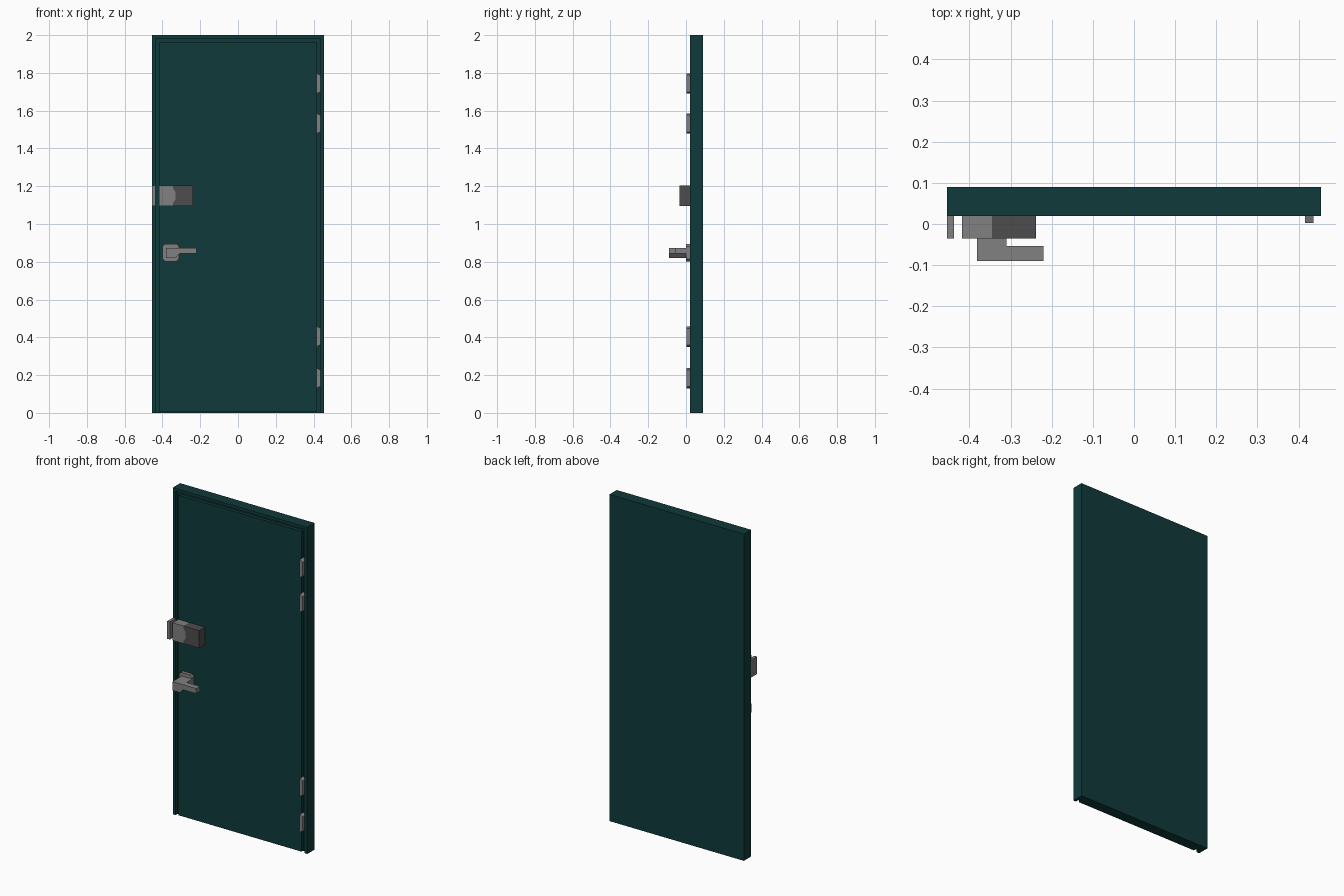
import bpy, bmesh

if "Cube" in bpy.data.objects:
    bpy.data.objects.remove(bpy.data.objects["Cube"])


def material(name, rgb):
    m = bpy.data.materials.new(name)
    m.diffuse_color = (*rgb, 1)
    m.use_nodes = True
    m.node_tree.nodes["Principled BSDF"].inputs["Base Color"].default_value = m.diffuse_color
    return m


TEAL = material("dark_teal", (0.005, 0.042, 0.042))
GREY = material("mid_grey", (0.22, 0.22, 0.22))
DARK = material("dark_grey", (0.075, 0.075, 0.075))


def prism(name, pts, y0, y1, mat):
    """Extrude an outline in the XZ plane from y0 to y1."""
    bm = bmesh.new()
    face = bm.faces.new([bm.verts.new((x, y0, z)) for x, z in pts])
    new = bmesh.ops.extrude_face_region(bm, geom=[face])["geom"]
    bmesh.ops.translate(bm, vec=(0, y1 - y0, 0),
                        verts=[v for v in new if isinstance(v, bmesh.types.BMVert)])
    bmesh.ops.recalc_face_normals(bm, faces=bm.faces)
    me = bpy.data.meshes.new(name)
    bm.to_mesh(me)
    bm.free()
    me.materials.append(mat)
    ob = bpy.data.objects.new(name, me)
    bpy.context.collection.objects.link(ob)
    return ob


def rect(x0, x1, z0, z1):
    return [(x0, z0), (x1, z0), (x1, z1), (x0, z1)]


def chamfered(x0, x1, z0, z1, c):
    return [(x0 + c, z0), (x1 - c, z0), (x1, z0 + c), (x1, z1 - c),
            (x1 - c, z1), (x0 + c, z1), (x0, z1 - c), (x0, z0 + c)]


W = 0.455
# Back slab, raised outer frame, and leaf separated from it by a groove
prism("door_back", rect(-W, W, 0, 2), 0.04, 0.09, TEAL)
i = 0.437
prism("door_frame", [(-W, 0), (-i, 0), (-i, 1.982), (i, 1.982),
                     (i, 0), (W, 0), (W, 2), (-W, 2)], 0.02, 0.04, TEAL)
prism("door_leaf", rect(-0.416, 0.416, 0.004, 1.964), 0.02, 0.04, TEAL)

# Hinges with tapered outer edge, bridging the groove
for n, z in enumerate((0.13, 0.35, 1.478, 1.69)):
    prism(f"hinge_{n + 1}", [(0.416, z), (0.436, z + 0.01),
                             (0.436, z + 0.098), (0.416, z + 0.108)], 0.003, 0.04, GREY)

# Surface lock: light half with bulging edge, dark half, and the strike box
z0, z1 = 1.095, 1.203
edge = [(-0.345, z0), (-0.343, z0 + 0.018), (-0.332, z0 + 0.032),
        (-0.332, z1 - 0.032), (-0.343, z1 - 0.018), (-0.345, z1)]
prism("lock_cover", edge + [(-0.418, z1), (-0.418, z0)], -0.035, 0.02, GREY)
prism("lock_body", edge[::-1] + [(-0.238, z0), (-0.238, z1)], -0.035, 0.02, DARK)
prism("lock_strike", rect(-W, -0.437, z0, z1), -0.035, 0.02, GREY)

# Handle: chamfered plate, neck and lever
prism("handle_plate", chamfered(-0.4, -0.312, 0.802, 0.895, 0.014), 0.0, 0.02, GREY)
prism("handle_neck", [(-0.381, 0.82), (-0.33, 0.82), (-0.31, 0.843),
                      (-0.31, 0.874), (-0.381, 0.874)], -0.09, 0.0, GREY)
prism("handle_lever", rect(-0.31, -0.22, 0.843, 0.874), -0.09, -0.054, GREY)
